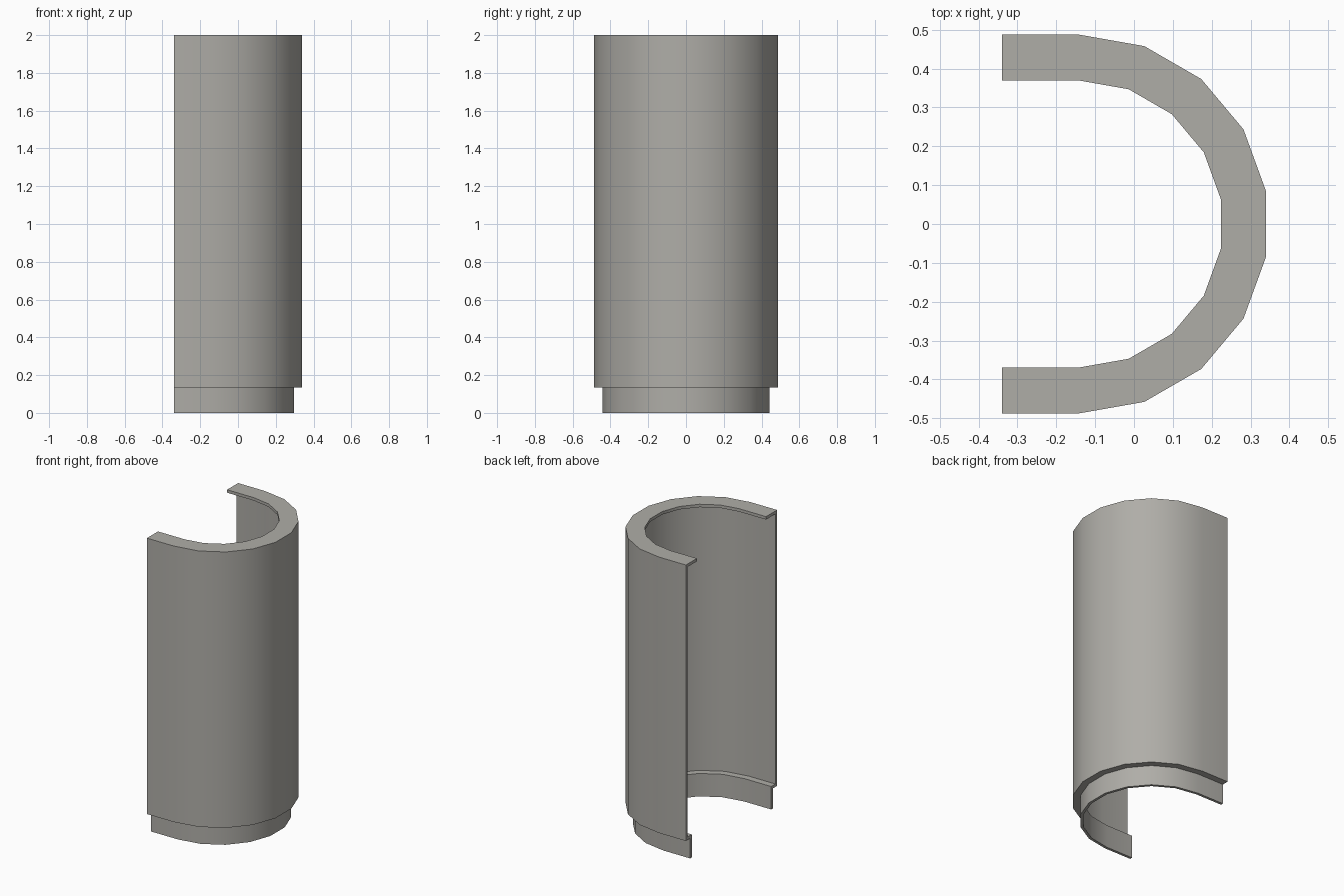
import bpy, bmesh, math

if "Cube" in bpy.data.objects:
    bpy.data.objects.remove(bpy.data.objects["Cube"])

CX, BACK = -0.145 + 0.005, -0.34   # arc centre and open-side plane

# wall cross-section as (radius, height): neck, outer wall, top rim, inner wall, ledge
profile = [(0.442, 0.0), (0.442, 0.135), (0.487, 0.135), (0.487, 2.0),
           (0.369, 2.0), (0.369, 1.98), (0.469, 1.98), (0.469, 0.155),
           (0.424, 0.155), (0.424, 0.0)]
angles = [-90 + 0] + list(range(-70, 71, 20)) + [90]


def plan(r):
    """U-shaped path: straight leg, faceted half circle, straight leg."""
    arc = [(CX + r * math.cos(math.radians(a)), r * math.sin(math.radians(a))) for a in angles]
    return [(BACK, -r)] + arc + [(BACK, r)]


# half-tube shell swept along the U path
bm = bmesh.new()
columns = [[bm.verts.new((x, y, z)) for x, y in plan(r)] for r, z in profile]
n = len(profile)
for i in range(n):
    a, b = columns[i], columns[(i + 1) % n]
    for k in range(len(a) - 1):
        bm.faces.new((a[k], a[k + 1], b[k + 1], b[k]))
# flat cut ends
for k in (0, -1):
    bm.faces.new([c[k] for c in columns])
bmesh.ops.recalc_face_normals(bm, faces=bm.faces)

mesh = bpy.data.meshes.new("half_tube_shell")
bm.to_mesh(mesh)
bm.free()
shell = bpy.data.objects.new("half_tube_shell", mesh)
bpy.context.collection.objects.link(shell)

grey = bpy.data.materials.new("warm grey")
grey.diffuse_color = (0.43, 0.42, 0.39, 1)
grey.use_nodes = True
grey.node_tree.nodes["Principled BSDF"].inputs["Base Color"].default_value = grey.diffuse_color
mesh.materials.append(grey)

bpy.context.view_layer.objects.active = shell
shell.select_set(True)
bpy.ops.object.shade_smooth_by_angle(angle=math.radians(30))
